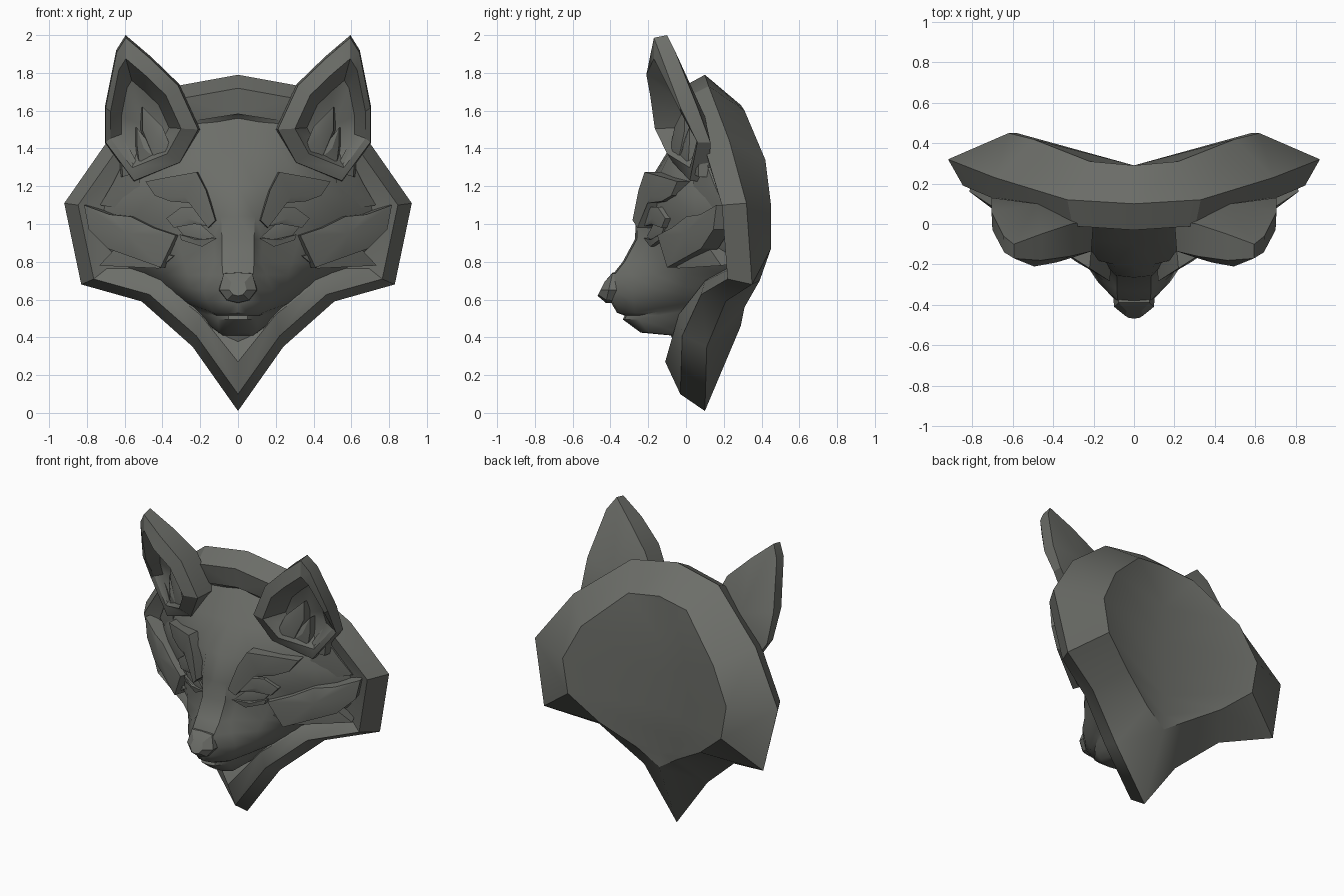
import bpy, bmesh
from mathutils import Vector

if "Cube" in bpy.data.objects:
    bpy.data.objects.remove(bpy.data.objects["Cube"])

stone = bpy.data.materials.new("dark grey stone")
stone.diffuse_color = (0.15, 0.155, 0.14, 1)
stone.use_nodes = True
stone.node_tree.nodes["Principled BSDF"].inputs["Base Color"].default_value = stone.diffuse_color


def finish(name, verts, faces, recalc=True, angle=0.5):
    """Mesh for the +x half, mirrored across x = 0."""
    me = bpy.data.meshes.new(name)
    bm = bmesh.new()
    vs = [bm.verts.new(v) for v in verts]
    for f in faces:
        bm.faces.new([vs[i] for i in f])
    if recalc:
        bmesh.ops.recalc_face_normals(bm, faces=bm.faces)
    bm.to_mesh(me)
    bm.free()
    me.materials.append(stone)
    ob = bpy.data.objects.new(name, me)
    bpy.context.collection.objects.link(ob)
    bpy.ops.object.select_all(action='DESELECT')
    ob.select_set(True)
    bpy.context.view_layer.objects.active = ob
    bpy.ops.object.shade_smooth_by_angle(angle=angle)
    mod = ob.modifiers.new("mirror", 'MIRROR')
    mod.merge_threshold = 0.002


def grid(name, rows, recalc, angle, cap=False):
    """Skin over rows of equal length, optionally closed by the last row."""
    n = len(rows[0])
    verts = [p for r in rows for p in r]
    faces = [(r*n+c, r*n+n+c, r*n+n+c+1, r*n+c+1)
             for r in range(len(rows)-1) for c in range(n-1)]
    if cap:
        faces.append(tuple(range(len(verts)-n, len(verts))))
    finish(name, verts, faces, recalc, angle)


def loops(name, rings, first, last, angle):
    """Closed rings joined in order, with a point closing each end."""
    n, e = len(rings[0]), (len(rings)-1)*len(rings[0])
    verts = [p for r in rings for p in r] + [first, last]
    faces = []
    for i in range(n):
        j = (i+1) % n
        faces += [(k*n+i, k*n+j, k*n+n+j, k*n+n+i) for k in range(len(rings)-1)]
        faces += [(len(verts)-2, j, i), (len(verts)-1, e+i, e+j)]
    finish(name, verts, faces, True, angle)


def tuft(name, outline, y0, slope, back=(0, .07, 0), bulge=0.01):
    """Fur lock or fold: x-z outline on a slanted plane, ridged and thickened."""
    front = [Vector((x, y0 + slope*x, z)) for x, z in outline]
    back = Vector(back)
    mid = sum(front, Vector()) / len(front)
    loops(name, [front, [p + back for p in front]],
          mid - Vector((0, bulge, 0)), mid + back, 0.4)


# Backing shield: rows run from front floor, over the rim, to the hollow back
outer = [(0, .10, 1.79), (.33, .12, 1.73), (.69, .23, 1.44), (.92, .32, 1.11),
         (.83, .35, .68), (.51, .21, .59), (.24, .11, .35), (0, .10, .01)]
back = [(0, .29, 1.63), (.22, .31, 1.60), (.50, .42, 1.34), (.62, .45, 1.10),
        (.58, .45, .87), (.38, .39, .70), (.15, .31, .56), (0, .29, .46)]
front = [(x*.92, y - .13, 1 + (z-1)*.91) for x, y, z in outer]
inner = [(x*.91, y + .02 - .2*max(0, .6-z), 1 + (z-1)*.81) for x, y, z in front]
floor = [(0, min(y + .03, .13), z) for x, y, z in inner]
hollow = [(0, .29, z) for x, y, z in back]
grid("backing_shield", [floor, inner, front, outer, back, hollow], True, 0.52)

# Face, crown to throat: centre y, centre z, ridge half-width,
# side wall x, side wall y, cheek x, cheek z
sections = [
    (.03, 1.56, .10, .22, .04, .60, 1.30),
    (-.10, 1.38, .10, .22, -.08, .66, 1.22),
    (-.21, 1.20, .10, .22, -.17, .73, 1.12),
    (-.265, 1.04, .09, .17, -.17, .75, 1.03),
    (-.27, .92, .085, .13, -.19, .71, .88),
    (-.335, .80, .085, .12, -.25, .62, .79),
    (-.39, .73, .08, .15, -.285, .50, .73),
    (-.40, .65, .08, .18, -.285, .42, .68),
    (-.40, .59, .06, .165, -.28, .37, .64),
    (-.365, .53, .05, .13, -.27, .32, .60),
    (-.325, .515, .05, .11, -.25, .29, .58),
    (-.335, .495, .05, .105, -.25, .27, .56),
    (-.24, .425, .06, .10, -.20, .20, .50),
    (-.08, .41, .05, .08, -.06, .16, .46),
    (-.05, .33, .03, .05, -.04, .10, .42),
]
rows = []
for yc, zc, ridge, wx, wy, cx, cz in sections:
    wall = Vector((wx, wy, zc))
    cheek = Vector((cx, min(.24, .05 + .3*cx), cz))
    puff = Vector((0, .08*cx, 0))
    rows.append([Vector((0, yc, zc)), Vector((ridge, yc + .01, zc)), wall,
                 wall.lerp(cheek, .33) - puff, wall.lerp(cheek, .67) - puff, cheek])
grid("face", rows, False, 0.6)

# Nose: one half-outline shrinking and tilting toward the tip
half = [(0, .745), (.078, .74), (.102, .65), (.06, .595), (0, .58)]
grid("nose", [[(x*s, y + .22*(z-.67), zc + (z-.67)*s) for x, z in half]
              for s, y, zc in ((1, -.36, .67), (.97, -.405, .67), (.45, -.448, .66))],
     True, 0.3, cap=True)

# Brow: a short wing over the eye running down to the muzzle
tuft("brow", [(.49, 1.225), (.36, 1.25), (.22, 1.275), (.17, 1.18), (.12, 1.02),
              (.16, .98), (.24, 1.11), (.36, 1.12), (.44, 1.15)], -.36, .64, (-.01, .11, 0))

# Eye and its lids
tuft("eye", [(.12, .93), (.20, 1.0), (.28, 1.02), (.33, .99), (.29, .94), (.20, .91)], -.265, .46)
tuft("upper_lid", [(.14, .985), (.23, 1.0), (.34, .98), (.38, 1.03), (.30, 1.09), (.20, 1.09)], -.30, .50)
tuft("lower_lid", [(.11, .925), (.20, .92), (.31, .945), (.30, .915), (.19, .88)], -.27, .42)

# Cheek and temple fur
tuft("cheek_lock", [(.33, .94), (.45, .98), (.57, 1.04), (.68, 1.05), (.815, 1.10), (.79, .97),
                    (.69, .87), (.55, .82), (.41, .77)], -.365, .645, (-.03, .09, 0), .025)
tuft("lower_cheek_lock", [(.34, .83), (.52, .87), (.65, .87), (.735, .78), (.42, .765)],
     -.35, .73, (-.03, .07, .01))
tuft("temple_lock", [(.52, 1.27), (.62, 1.30), (.66, 1.22), (.73, 1.10), (.62, 1.08), (.52, 1.14)],
     -.35, .75, (0, .08, 0))

# Ear outline: x, z, depth of the back edge, depth of the front edge
ear = [(.595, 2.0, -.10, -.17), (.46, 1.885, -.05, -.18), (.31, 1.74, 0, -.16),
       (.20, 1.50, .02, -.135), (.30, 1.32, .10, -.07), (.55, 1.22, .12, .02),
       (.705, 1.43, .13, .06), (.705, 1.62, .06, -.03), (.645, 1.92, -.06, -.14)]


def ear_ring(scale, sink, mx=.56):
    """Front edge shrunk about a middle point and sunk toward the hollow."""
    return [(mx + (x-mx)*scale, yf + (.08-yf)*sink, 1.52 + (z-1.52)*scale)
            for x, z, yb, yf in ear]


loops("ear", [[(x, yb, z) for x, z, yb, yf in ear],
              ear_ring(.97, 0), [(x, y - .03*(x < .5), z) for x, y, z in ear_ring(.74, 0, .59)],
              ear_ring(.5, .6, .53)],
      (.48, .10, 1.57), (.50, .05, 1.52), 0.5)

# Fur locks inside the ear opening
for i, (x, z, tx, tz) in enumerate([(.38, 1.37, .505, 1.62), (.46, 1.33, .535, 1.51),
                                    (.55, 1.28, .62, 1.46)]):
    mid = (z + tz) / 2
    tuft("ear_lock_%d" % (i+1), [(x-.04, z), (x+.02, mid+.02), (tx, tz), (tx, mid), (x+.06, z-.03)],
         -.26 + i*.01, .5, (.01, .05, 0), .015)
